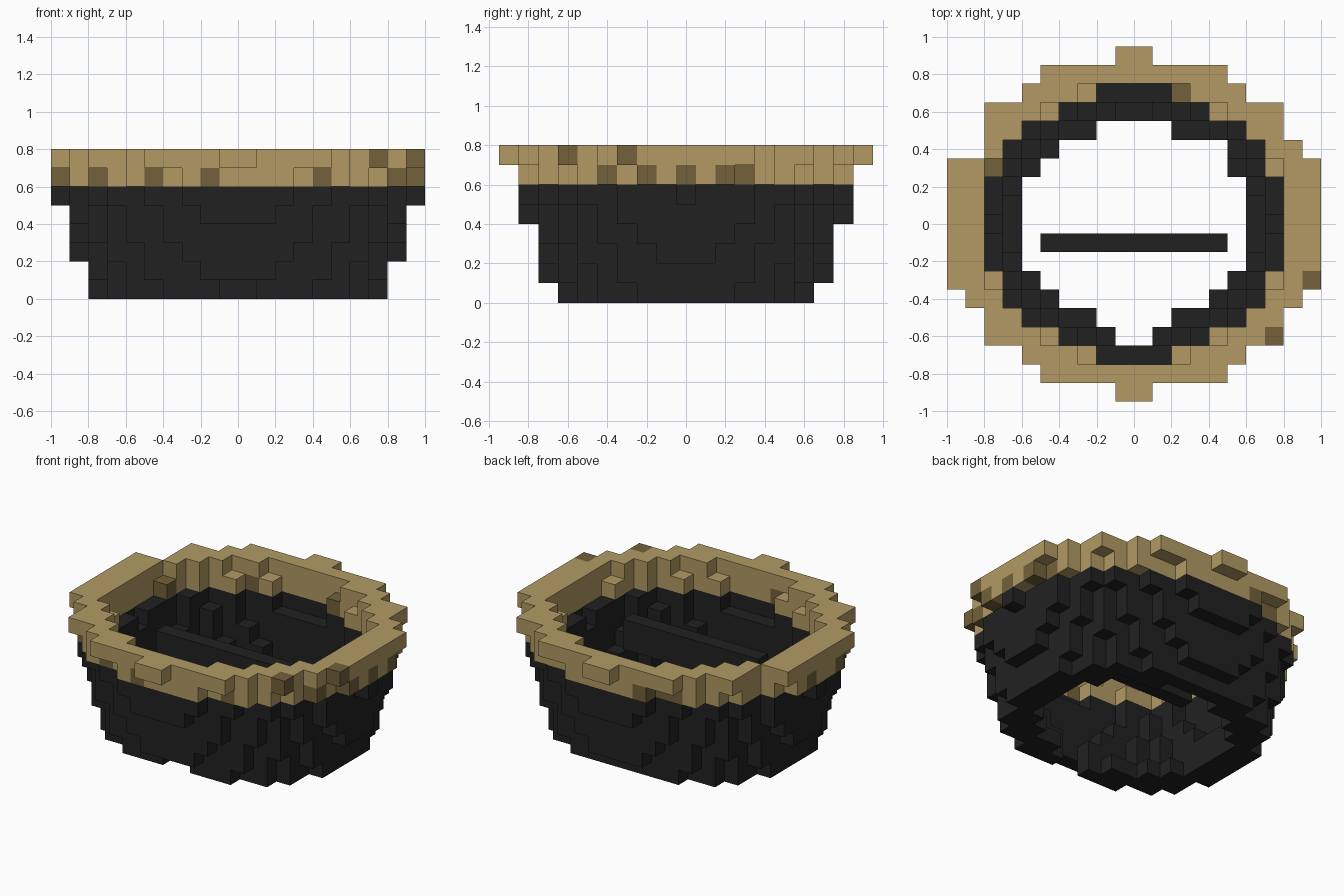
import bpy, bmesh

cube = bpy.data.objects.get("Cube")
if cube:
    bpy.data.objects.remove(cube)

UNIT = 0.1

# Half-widths of each layer, one digit per row outwards from the middle
# ("A" is ten): outer wall, then inner hollow, from the bottom layer up
LAYERS = [
    ("8887764", "666542"),
    ("88887652", "6666541"),
    ("99887753", "7766542"),
    ("99988764", "7776653"),
    ("999987642", "7777654"),
    ("A99988753", "87776642"),
    ("AAA998763", "88877642"),
    ("AAAA988651", "88887653"),
]
RIM_START = 6


def make_material(name, color):
    mat = bpy.data.materials.new(name)
    mat.use_nodes = True
    rgba = (*color, 1.0)
    mat.diffuse_color = rgba
    bsdf = next(n for n in mat.node_tree.nodes if n.type == 'BSDF_PRINCIPLED')
    bsdf.inputs["Base Color"].default_value = rgba
    bsdf.inputs["Roughness"].default_value = 0.9
    return mat


black = make_material("charcoal", (0.0152, 0.0152, 0.0156))
tan = make_material("light tan", (0.445, 0.323, 0.127))
brown = make_material("dark tan", (0.171, 0.119, 0.042))


def half_width(rows, k):
    return int(rows[k], 16) if k < len(rows) else 0


def layer_cells(z):
    """Cells of one hollow ring of blocks."""
    outer, inner = LAYERS[z]
    cells = set()
    for y in range(-9, 10):
        out, hole = half_width(outer, abs(y)), half_width(inner, abs(y))
        cells |= {(x, y, z) for x in range(-out, out)
                  if not -hole <= x < hole}
    return cells


def block_object(name, cells, occupied, materials, pick=lambda c: 0):
    """One mesh holding only the exposed block faces."""
    bm = bmesh.new()
    corners = {}

    def vert(p):
        if p not in corners:
            corners[p] = bm.verts.new((p[0] * UNIT, (p[1] - 0.5) * UNIT,
                                       p[2] * UNIT))
        return corners[p]

    for cell in sorted(cells):
        for axis in range(3):
            for side in (0, 1):
                near = list(cell)
                near[axis] += 2 * side - 1
                if tuple(near) in occupied:
                    continue
                loop = []
                for a, b in ((0, 0), (1, 0), (1, 1), (0, 1)):
                    p = list(cell)
                    p[axis] += side
                    p[(axis + 1) % 3] += a
                    p[(axis + 2) % 3] += b
                    loop.append(vert(tuple(p)))
                face = bm.faces.new(loop if side else loop[::-1])
                face.material_index = pick(cell)
    mesh = bpy.data.meshes.new(name)
    bm.to_mesh(mesh)
    bm.free()
    for mat in materials:
        mesh.materials.append(mat)
    obj = bpy.data.objects.new(name, mesh)
    bpy.context.collection.objects.link(obj)
    return obj


body, rim = set(), set()
for z in range(len(LAYERS)):
    (rim if z >= RIM_START else body).update(layer_cells(z))

# Missing blocks: front foot notch, floor corner and rim corner
body -= {(-1, -6, 0), (0, -6, 0), (4, 4, 0)}
rim -= {(-9, 4, 6), (-9, 4, 7)}

# Crossbar inside the bowl
bar = {(x, -1, z) for x in range(-5, 5) for z in (4, 5)}
everything = body | rim | bar

# Dark patches on the rim, by column on each outer side
FRONT, BACK = {-10, -8, -5, -2, 4, 8, 9}, {-5, -4, -3}
RIGHT, LEFT = {-4, -2, 0, 2, 3}, {-2, 1}
SPOTS = {(-8, 3, 6), (2, 7, 6), (9, -3, 7), (7, -6, 7)}


def rim_color(cell):
    x, y, z = cell
    if cell in SPOTS:
        return 1
    if z != RIM_START:
        return 0
    ring = [c for c in rim if c[2] == z]
    row = [c[0] for c in ring if c[1] == y]
    column = [c[1] for c in ring if c[0] == x]
    return int((y == min(column) and x in FRONT) or
               (y == max(column) and x in BACK) or
               (x == max(row) and y in RIGHT) or
               (x == min(row) and y in LEFT))


block_object("bowl_body", body, everything, [black])
block_object("bowl_rim", rim, everything, [tan, brown], rim_color)
block_object("crossbar", bar, everything, [black])
